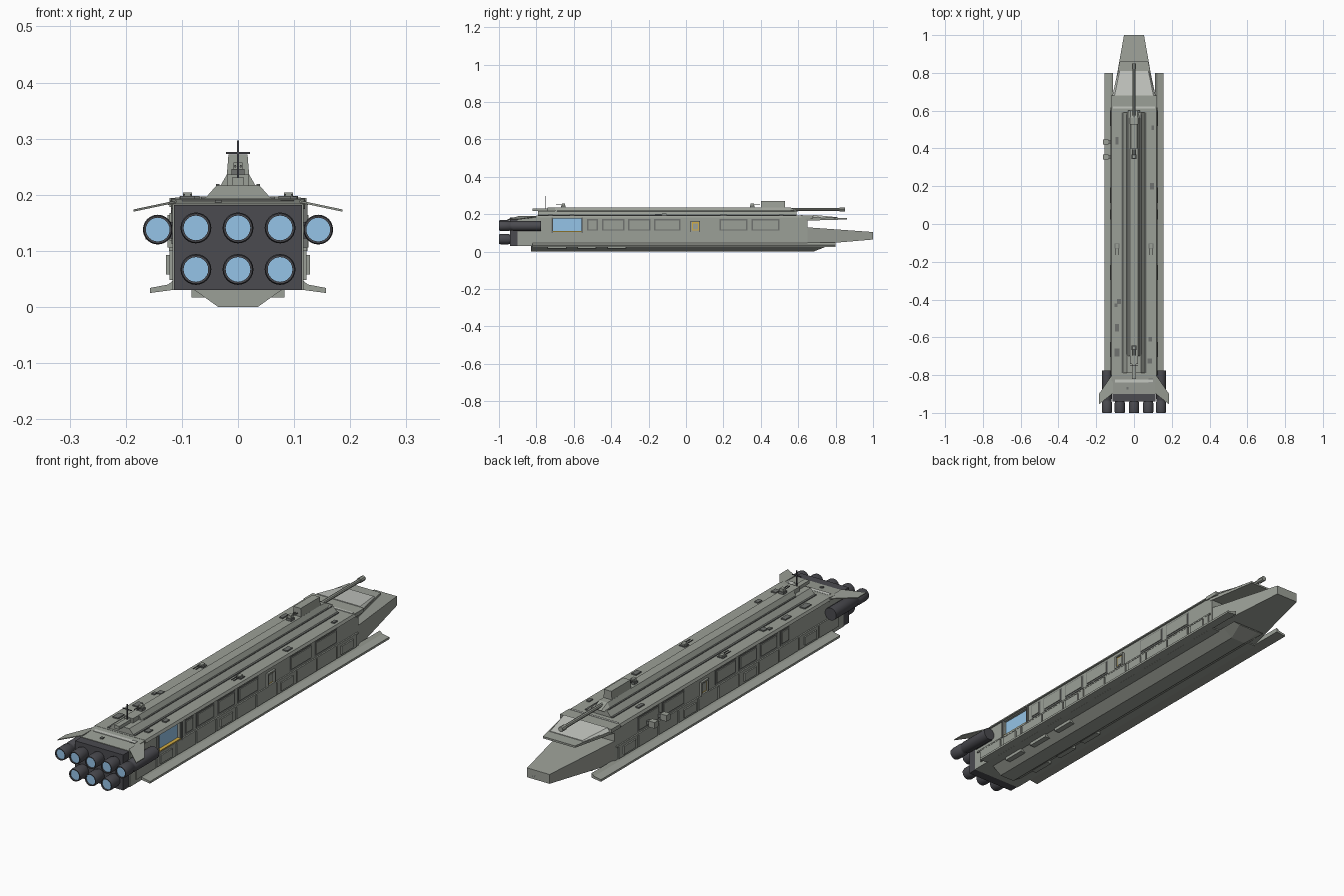
import bpy, bmesh, math
from mathutils import Vector

def mat(name, c):
    m = bpy.data.materials.new(name)
    m.diffuse_color = (*c, 1)
    return m
GREY = mat("hull_grey", (0.33, 0.35, 0.31))
PALE = mat("pale_panel", (0.55, 0.57, 0.53))
DEEP = mat("shadow_grey", (0.16, 0.17, 0.16))
DARK = mat("engine_dark", (0.07, 0.07, 0.08))
BLUE = mat("glow_blue", (0.30, 0.55, 0.80))
GOLD = mat("trim_gold", (0.65, 0.42, 0.06))

def finish(name, bm, m):
    bmesh.ops.recalc_face_normals(bm, faces=bm.faces)
    me = bpy.data.meshes.new(name)
    bm.to_mesh(me)
    bm.free()
    ob = bpy.data.objects.new(name, me)
    bpy.context.collection.objects.link(ob)
    me.materials.append(m)
    return ob

def loft(name, rings, m=GREY):
    """Closed solid through rings with equal point counts."""
    bm = bmesh.new()
    vs = [[bm.verts.new(p) for p in r] for r in rings]
    n = len(vs[0])
    for a, b in zip(vs, vs[1:]):
        for i in range(n):
            j = (i + 1) % n
            bm.faces.new((a[i], a[j], b[j], b[i]))
    bm.faces.new(vs[0])
    bm.faces.new(vs[-1])
    return finish(name, bm, m)

def box(name, x, y, z, m=GREY):
    return loft(name, [[(x[0], y[0], k), (x[1], y[0], k), (x[1], y[1], k), (x[0], y[1], k)] for k in z], m)

def along(name, prof, y0, y1, m=GREY):
    return loft(name, [[(x, y, z) for x, z in prof] for y in (y0, y1)], m)

def rect(w, z0, z1):
    return [(-w, z0), (w, z0), (w, z1), (-w, z1)]

def trap(w0, z0, w1, z1):
    return [(-w0, z0), (w0, z0), (w1, z1), (-w1, z1)]

def lathe(name, prof, x, z, m, n=24):
    """Revolve (radius, y) pairs about a y axis line."""
    bm = bmesh.new()
    rings = [[bm.verts.new((x + r * math.cos(2*math.pi*i/n), y, z + r * math.sin(2*math.pi*i/n)))
              for i in range(n)] for r, y in prof]
    for a, b in zip(rings, rings[1:]):
        for i in range(n):
            bm.faces.new((a[i], a[(i+1) % n], b[(i+1) % n], b[i])).smooth = True
    bm.faces.new(rings[0])
    bm.faces.new(rings[-1])
    ob = finish(name, bm, m)
    ob.data.set_sharp_from_angle(angle=math.radians(35))
    return ob

def cut(ob, x, y, z):
    c = box("cutter", x, y, z)
    c.hide_render = True
    c.hide_viewport = True
    c.display_type = 'WIRE'
    b = ob.modifiers.new("cut", 'BOOLEAN')
    b.operation = 'DIFFERENCE'
    b.solver = 'EXACT'
    b.object = c

# Main hull with hangar bay and side airlocks cut in
hull = along("main_hull", rect(0.117, 0.03, 0.184), -0.9, 0.65)
cut(hull, (0.104, 0.2), (-0.71, -0.56), (0.105, 0.178))
box("hangar_glow", (0.1, 0.106), (-0.71, -0.56), (0.105, 0.178), BLUE)
box("hangar_sill", (0.104, 0.121), (-0.71, -0.56), (0.104, 0.110), GOLD)
for y in (-0.718, -0.558):
    box("hangar_post", (0.112, 0.124), (y, y + 0.008), (0.1, 0.184), DEEP)

# Bow: tapered lower nose with a dark port
loft("nose", [[(x, 0.65, z) for x, z in rect(0.115, 0.035, 0.13)],
              [(x, 1.0, z) for x, z in rect(0.053, 0.065, 0.105)]])
box("nose_port", (-0.03, 0.03), (0.985, 0.9995), (0.073, 0.097), DARK)
bpy.data.objects["nose_port"].location.y = 0.0005

# Upper bow deck: thin lip, pale sloping shield
loft("bow_lip", [[(x, 0.64, z) for x, z in rect(0.119, 0.166, 0.186)],
                 [(x, 0.86, z) for x, z in rect(0.076, 0.172, 0.180)]])
loft("bow_shield", [[(x, 0.68, z) for x, z in trap(0.114, 0.183, 0.103, 0.197)],
                    [(x, 0.81, z) for x, z in trap(0.086, 0.178, 0.076, 0.184)]], PALE)
box("bow_step", (-0.122, 0.122), (0.617, 0.68), (0.178, 0.194))
box("bow_seam", (-0.112, 0.112), (0.612, 0.622), (0.19, 0.1955), PALE)

# Main deck and stern ramp
along("upper_deck", trap(0.125, 0.182, 0.119, 0.193), -0.80, 0.617)
loft("stern_ramp", [[(x, -0.8, z) for x, z in rect(0.119, 0.175, 0.192)],
                    [(x, -0.9, z) for x, z in rect(0.115, 0.175, 0.184)]])
box("stern_seam", (-0.1, 0.1), (-0.84, -0.822), (0.18, 0.191), PALE)

# Dorsal spine in two tiers
along("spine_lower", trap(0.062, 0.190, 0.038, 0.217), -0.79, 0.59)
loft("spine_upper", [[(x, y, z) for x, z in trap(0.032, 0.215, w, t)]
                     for y, w, t in ((-0.70, 0.02, 0.236), (0.56, 0.02, 0.236), (0.6, 0.018, 0.216))])
for s in (-1, 1):
    box("spine_gutter", (s*0.062 - 0.004, s*0.062 + 0.004), (-0.79, 0.59), (0.19, 0.197), DEEP)
    box("spine_rail", (s*0.036 - 0.003, s*0.036 + 0.003), (-0.69, 0.58), (0.214, 0.219), DEEP)

# Keel
loft("keel", [[(x, y, z) for x, z in trap(0.08, 0.032, w, b)]
              for y, w, b in ((-0.83, 0.035, 0.0), (0.68, 0.035, 0.0), (0.75, 0.05, 0.027))], GREY)

# Main gun turret on the spine
along("turret", trap(0.021, 0.222, 0.017, 0.272), 0.40, 0.53)
lathe("main_barrel", [(0.008, 0.52), (0.008, 0.85)], 0, 0.226, GREY, 8)
lathe("barrel_muzzle", [(0.011, 0.82), (0.011, 0.85)], 0, 0.226, GREY, 8)

# Small turrets on the spine
for y, d in ((0.355, 1), (-0.655, -1)):
    box("spine_gun_base", (-0.012, 0.012), (y - 0.012, y + 0.012), (0.234, 0.246), DEEP)
    box("spine_gun_head", (-0.008, 0.008), (y - 0.009, y + 0.009), (0.246, 0.258))
    for x in (-0.005, 0.005):
        lathe("spine_gun_barrel", [(0.0022, y), (0.0022, y + d * 0.04)], x, 0.251, DEEP, 6)

# Aft boom and antenna mast
box("aft_boom_mount", (-0.02, 0.02), (-0.74, -0.69), (0.21, 0.236))
box("aft_boom", (-0.011, 0.011), (-0.82, -0.73), (0.217, 0.231))
box("mast", (-0.0015, 0.0015), (-0.7515, -0.7485), (0.23, 0.297), DARK)
box("mast_crossbar", (-0.021, 0.021), (-0.752, -0.748), (0.273, 0.276), DARK)

# Deck hatches: x, y, half width, half length
for x, y, w, l in ((-0.09, -0.55, .011, .02), (-0.09, -0.68, .013, .022), (-0.08, -0.41, .011, .013),
                   (-0.095, -0.43, .007, .01), (0.085, -0.61, .009, .013), (0.083, -0.725, .011, .014),
                   (0.088, -0.83, .012, .012), (0.095, 0.2, .011, .018), (0.1, 0.51, .007, .012),
                   (-0.09, 0.44, .008, .02), (-0.035, -0.87, .006, .006)):
    z = 0.184 if y < -0.8 else 0.191
    box("deck_hatch", (x - w, x + w), (y - l, y + l), (z, z + 0.007), DEEP)

def half(s):
    def sbox(name, x, y, z, m=GREY):
        return box(name, sorted((s*x[0], s*x[1])), y, z, m)
    # Side runner and stern fin
    along("side_runner", [(s*0.112, 0.031), (s*0.157, 0.025), (s*0.157, 0.034), (s*0.125, 0.040), (s*0.112, 0.05)], -0.82, 0.80)
    loft("stern_fin", [[(s*x, y, z + dz) for x, y, z in ((0.11, -0.79, .186), (0.186, -0.9, .170),
                       (0.186, -0.955, .170), (0.11, -0.895, .186))] for dz in (0, 0.004)])
    # Deck twin gun
    x = s * 0.09
    box("deck_gun_base", (x - .014, x + .014), (-0.13, -0.102), (0.19, 0.197), DEEP)
    box("deck_gun_head", (x - .008, x + .008), (-0.127, -0.105), (0.197, 0.204))
    for d in (-.006, .006):
        lathe("deck_gun_barrel", [(0.002, -0.12), (0.002, -0.165)], x + d, 0.2, DEEP, 6)
    # Airlock frame around a door
    sbox("airlock_door", (0.116, 0.1185), (0.03, 0.07), (0.11, 0.16), GOLD)
    sbox("airlock_panel", (0.116, 0.121), (0.037, 0.063), (0.118, 0.152))
    for a, b, c, d in ((.024, .031, .106, .164), (.069, .076, .106, .164), (.031, .069, .158, .164), (.031, .069, .106, .112)):
        sbox("airlock_frame", (0.116, 0.126), (a, b), (c, d))
    # Armour plates: upper framed row and lower belt
    for a, b in ((-.53, -.47), (-.45, -.33), (-.31, -.19), (-.17, -.03), (.18, .33), (.35, .5)):
        sbox("plate_backing", (0.115, 0.1185), (a, b), (0.112, 0.174), DEEP)
        sbox("upper_plate", (0.116, 0.122), (a + .008, b - .008), (0.119, 0.168))
    for i in range(11):
        a = -0.86 + i * 0.136
        sbox("belt_plate", (0.115, 0.122), (a, a + 0.129), (0.048, 0.1))
        if i % 3 == 1:
            sbox("belt_box", (0.12, 0.128), (a + .02, a + 0.1), (0.058, 0.093))
    sbox("belt_ledge", (0.115, 0.123), (-0.88, 0.64), (0.1, 0.106))
    # Pods beside the keel
    for a in (-.74, -.58, -.42):
        sbox("belly_pod", (0.055, 0.083), (a, a + 0.1), (0.017, 0.032))
    # Outboard engine
    engine("outboard_engine", s*0.143, 0.138, -0.775, 0.0265)
    sbox("engine_pylon", (0.11, 0.13), (-0.89, -0.79), (0.122, 0.152), DARK)

def engine(name, x, z, y1, r):
    lathe(name, [(r*0.8, -0.99), (r*0.8, -0.9999), (r*0.93, -1.0), (r, -0.992), (r, -0.945), (r*0.9, -0.94),
                 (r*0.9, -0.93), (r, -0.925), (r, y1)] if y1 > -0.9 else
          [(r*0.8, -0.99), (r*0.8, -0.9999), (r*0.93, -1.0), (r, -0.992), (r, -0.95), (r*0.85, y1)], x, z, DARK)
    lathe(name + "_glow", [(r*0.8, -0.994), (r*0.8, -0.988)], x, z, BLUE)

for s in (-1, 1):
    half(s)

# Stern engine block and six thrusters
along("engine_block", rect(0.114, 0.03, 0.182), -0.94, -0.895, DARK)
for x in (-0.075, 0, 0.075):
    for z in (0.067, 0.141):
        engine("thruster", x, z, -0.935, 0.0275)

# Port side sensor boxes
for y in (0.355, 0.435):
    box("sensor_arm", (-0.14, -0.115), (y - .008, y + .008), (0.125, 0.14), DEEP)
    box("sensor_box", (-0.165, -0.135), (y - .013, y + .013), (0.12, 0.146))
